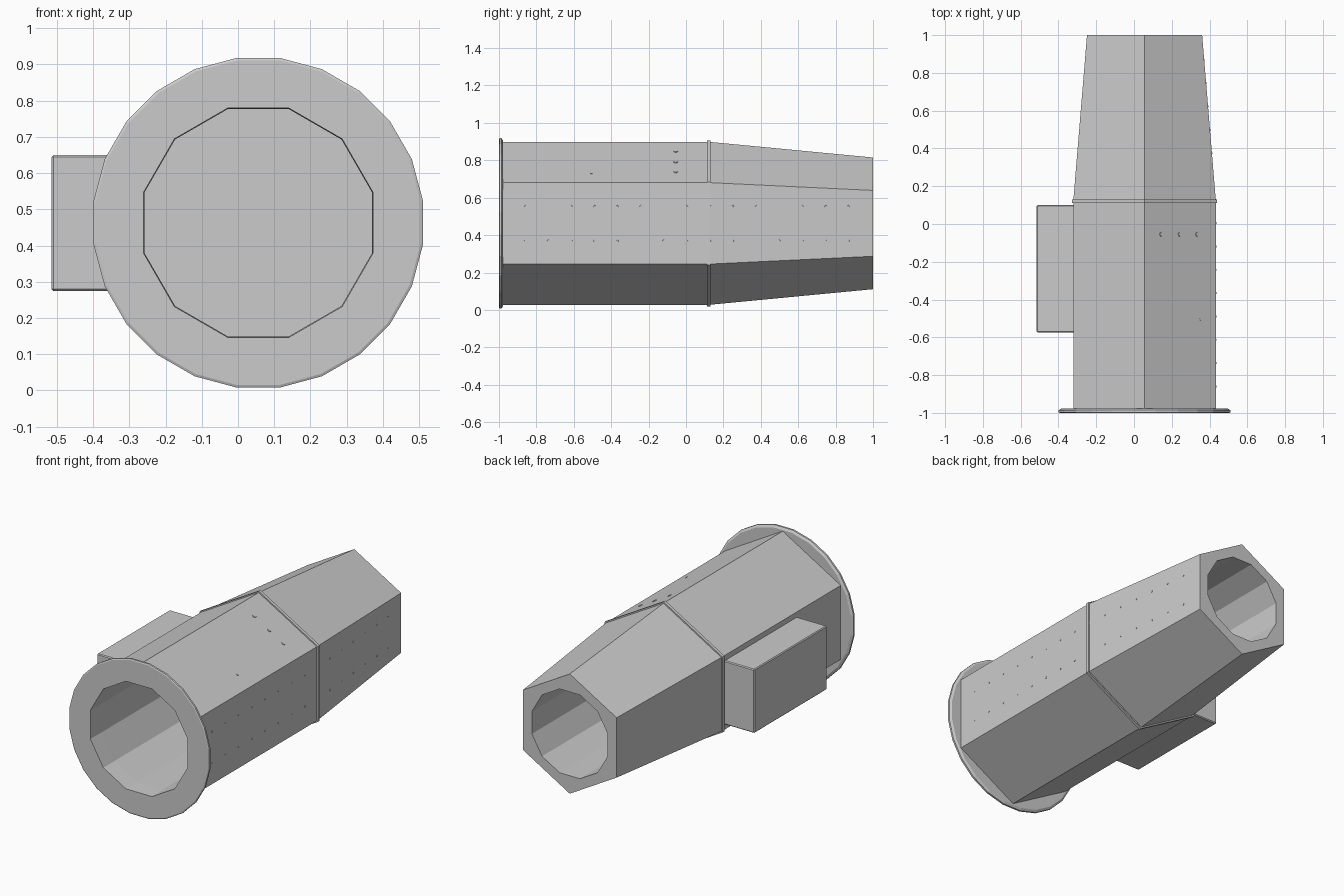
import bpy, bmesh
from math import cos, sin, pi, radians
from mathutils import Vector, Matrix

if "Cube" in bpy.data.objects:
    bpy.data.objects.remove(bpy.data.objects["Cube"])

CX, CZ = 0.056, 0.463          # tube axis


def finish(name, bm):
    bmesh.ops.recalc_face_normals(bm, faces=bm.faces)
    me = bpy.data.meshes.new(name)
    bm.to_mesh(me)
    bm.free()
    ob = bpy.data.objects.new(name, me)
    bpy.context.collection.objects.link(ob)
    return ob


def prism(name, sections, sides, phase):
    """Closed loft along y through (y, radius) sections."""
    bm = bmesh.new()
    rings = []
    for y, r in sections:
        angles = [phase + 2 * pi * i / sides for i in range(sides)]
        rings.append([bm.verts.new((CX + r * cos(a), y, CZ + r * sin(a))) for a in angles])
    for a, b in zip(rings, rings[1:]):
        for i in range(sides):
            j = (i + 1) % sides
            bm.faces.new((a[i], a[j], b[j], b[i]))
    bm.faces.new(rings[0])
    bm.faces.new(rings[-1])
    return finish(name, bm)


def cut(target, cutter):
    mod = target.modifiers.new("bore", 'BOOLEAN')
    mod.operation = 'DIFFERENCE'
    mod.solver = 'EXACT'
    mod.object = cutter
    cutter.hide_render = True
    cutter.hide_viewport = True


def studs(name, places, normal, radius, height):
    """Small low round heads standing on a face."""
    bm = bmesh.new()
    rot = Vector(normal).to_track_quat('Z', 'Y').to_matrix().to_4x4()
    for p in places:
        bmesh.ops.create_cone(bm, cap_ends=True, segments=8, radius1=radius,
                              radius2=radius * 0.8, depth=height,
                              matrix=Matrix.Translation(p) @ rot)
    return finish(name, bm)


HEX, TWELVE, ROUND = radians(30), radians(15), radians(7.5)

# hexagonal body and tapered nose, each with a blind twelve-sided bore
body = prism("main_body", [(-0.985, 0.436), (0.12, 0.436)], 6, HEX)
nose = prism("tapered_end", [(0.12, 0.436), (1.0, 0.352)], 6, HEX)
flange = prism("front_flange", [(-1.0, 0.452), (-0.997, 0.459), (-0.986, 0.459),
                                (-0.978, 0.446)], 24, ROUND)
prism("joint_band", [(0.112, 0.444), (0.13, 0.444)], 6, HEX)

front_bore = prism("front_bore_cutter", [(-1.1, 0.33), (-0.9, 0.325), (0.10, 0.325)], 12, TWELVE)
rear_bore = prism("rear_bore_cutter", [(0.14, 0.255), (1.1, 0.255)], 12, TWELVE)
cut(body, front_bore)
cut(flange, front_bore)
cut(nose, rear_bore)

# side box
bm = bmesh.new()
bmesh.ops.create_cube(bm, size=1.0, matrix=Matrix.Translation((-0.41, -0.2375, 0.462))
                      @ Matrix.Diagonal((0.21, 0.675, 0.375, 1)))
bmesh.ops.bevel(bm, geom=bm.edges[:], offset=0.005, segments=1, affect='EDGES')
finish("side_box", bm)

# two rivet rows along the right face
rivets = []
for i in range(15):
    y = -0.86 + i * 0.1235
    x = 0.4335 - max(0, y - 0.12) * 0.0827
    rivets += [Vector((x, y, z)) for z in (0.555, 0.37)]
studs("side_rivets", rivets, (1, 0, 0), 0.006, 0.004)

# three bolts and a pin on the upper right face
up = Vector((sin(radians(30)), 0, cos(radians(30))))


def on_roof(x, y):
    return Vector((x, y, CZ + 0.436 - (x - CX) * math_slope))


math_slope = sin(radians(30)) / cos(radians(30))
studs("roof_bolts", [on_roof(x, -0.055) for x in (0.145, 0.243, 0.335)], up, 0.013, 0.008)
studs("roof_pin", [on_roof(0.35, -0.505)], up, 0.006, 0.006)
